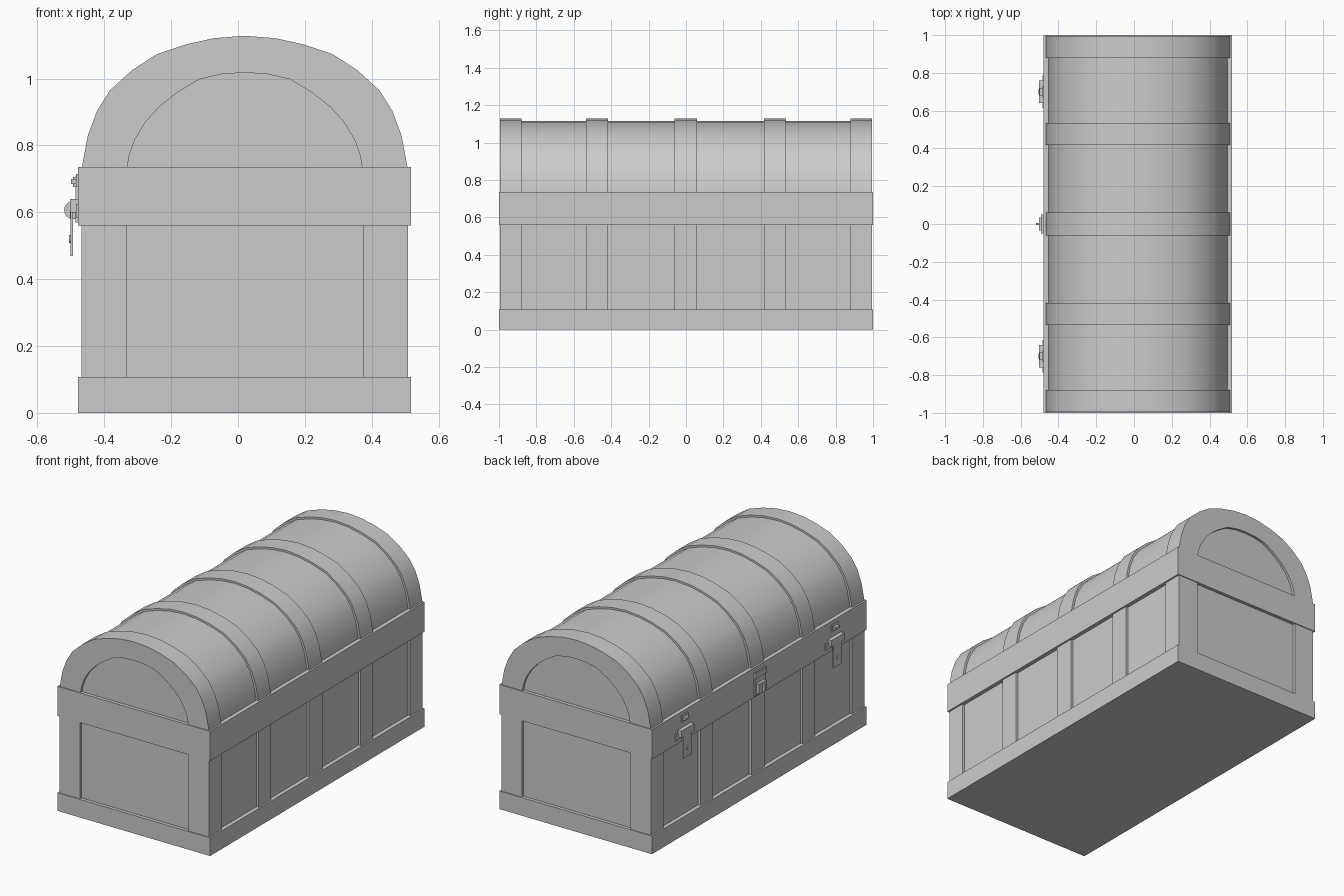
import bpy, bmesh, math
from mathutils import Matrix

cube = bpy.data.objects.get("Cube")
if cube:
    bpy.data.objects.remove(cube, do_unlink=True)

grey = bpy.data.materials.new("plain_grey")
grey.use_nodes = True
grey.diffuse_color = (0.6, 0.6, 0.6, 1)
grey.node_tree.nodes["Principled BSDF"].inputs["Base Color"].default_value = (0.6, 0.6, 0.6, 1)

CX = 0.02        # middle of the chest across its width
RIM_Z = 0.735    # top of the lid band, where the arch starts


def finish(name, bm):
    bmesh.ops.recalc_face_normals(bm, faces=bm.faces)
    mesh = bpy.data.meshes.new(name)
    bm.to_mesh(mesh)
    bm.free()
    mesh.materials.append(grey)
    for p in mesh.polygons:
        p.use_smooth = True
    mesh.set_sharp_from_angle(angle=math.radians(30))
    obj = bpy.data.objects.new(name, mesh)
    bpy.context.collection.objects.link(obj)
    return obj


def add_box(bm, x, y, z):
    """Box from (low, high) pairs."""
    size = [b - a for a, b in (x, y, z)]
    mid = [(a + b) / 2 for a, b in (x, y, z)]
    bmesh.ops.create_cube(bm, size=1, matrix=Matrix.Translation(mid) @ Matrix.Diagonal((*size, 1)))


def box(name, x, y, z):
    bm = bmesh.new()
    add_box(bm, x, y, z)
    return finish(name, bm)


def disc(name, center, radius, depth, axis):
    bm = bmesh.new()
    turn = Matrix.Rotation(math.pi / 2, 4, "Y" if axis == "X" else "X")
    bmesh.ops.create_cone(bm, cap_ends=True, segments=16, radius1=radius, radius2=radius,
                          depth=depth, matrix=Matrix.Translation(center) @ turn)
    return finish(name, bm)


def arch(half):
    """Mirror a half profile of (offset, height) into a full arch, left to right."""
    pts = [(CX - o, RIM_Z + h) for o, h in half]
    pts += [(CX + o, RIM_Z + h) for o, h in reversed(half[:-1])]
    low = RIM_Z - 0.02
    return [(pts[0][0], low)] + pts + [(pts[-1][0], low)]


def arch_solid(name, outline, y0, y1):
    bm = bmesh.new()
    face = bm.faces.new([bm.verts.new((x, y0, z)) for x, z in outline])
    out = bmesh.ops.extrude_face_region(bm, geom=[face])
    bmesh.ops.translate(bm, vec=(0, y1 - y0, 0),
                        verts=[v for v in out["geom"] if isinstance(v, bmesh.types.BMVert)])
    return finish(name, bm)


def arch_ring(name, outer, inner, y0, y1):
    bm = bmesh.new()
    loops = [[bm.verts.new((x, y, z)) for x, z in prof]
             for prof, y in ((outer, y0), (outer, y1), (inner, y1), (inner, y0))]
    for a, b in zip(loops, loops[1:] + loops[:1]):
        for i in range(len(a) - 1):
            bm.faces.new((a[i], a[i + 1], b[i + 1], b[i]))
    for i in (0, -1):
        bm.faces.new([l[i] for l in loops])
    return finish(name, bm)


# Arch profiles
outer_half = [(0.487, 0), (0.469, 0.095), (0.442, 0.168), (0.403, 0.23), (0.337, 0.29),
              (0.263, 0.338), (0.173, 0.368), (0.09, 0.386), (0, 0.393)]
inner_half = [(0.351, 0), (0.345, 0.036), (0.329, 0.081), (0.297, 0.135), (0.254, 0.182),
              (0.2, 0.224), (0.135, 0.263), (0.07, 0.278), (0, 0.283)]
outer, inner = arch(outer_half), arch(inner_half)
core = arch([(o * 0.973, h * 0.972) for o, h in outer_half])

# Main body, base and lid band
END = 0.995
box("body", (CX - 0.474, CX + 0.474), (-0.98, 0.98), (0.02, 0.72))
box("base_band", (CX - 0.498, CX + 0.498), (-1, 1), (0, 0.107))
box("lid_band", (CX - 0.498, CX + 0.498), (-1, 1), (0.56, RIM_Z))
arch_solid("lid", core, -0.98, 0.98)

# Ribs on the lid and matching posts on both long sides
ribs = [(-END, -0.88), (-0.535, -0.418), (-0.062, 0.06), (0.418, 0.535), (0.88, END)]
for n, (y0, y1) in enumerate(ribs, 1):
    arch_ring(f"lid_rib_{n}", outer, inner, y0, y1)
    width = 0.134 if n in (1, 5) else 0.03
    for side, s in (("left", 1), ("right", -1)):
        x = sorted((CX + s * 0.488, CX + s * (0.488 - width)))
        box(f"{side}_post_{n}", x, (y0, y1), (0.09, 0.57))

# Hanging latches on the right side
FACE = CX - 0.498
for n, y in enumerate((-0.7, 0.7), 1):
    box(f"latch_{n}_hook_plate", (FACE - 0.006, FACE), (y - 0.03, y + 0.03), (0.675, 0.715))
    box(f"latch_{n}_hook", (FACE - 0.022, FACE), (y - 0.02, y + 0.02), (0.685, 0.7))
    box(f"latch_{n}_mount", (FACE - 0.006, FACE), (y - 0.085, y + 0.085), (0.585, 0.625))
    box(f"latch_{n}_hinge", (FACE - 0.024, FACE), (y - 0.06, y + 0.06), (0.6, 0.64))
    box(f"latch_{n}_tongue", (FACE - 0.023, FACE - 0.015), (y - 0.04, y + 0.04), (0.47, 0.61))
    disc(f"latch_{n}_rivet", (FACE - 0.024, y, 0.52), 0.012, 0.006, "X")

# Central lock with a turning tab
box("lock_plate", (FACE - 0.008, FACE), (-0.05, 0.05), (0.57, 0.71))
box("lock_cover", (FACE - 0.024, FACE), (-0.035, 0.035), (0.58, 0.64))
box("lock_top", (FACE - 0.015, FACE), (-0.05, 0.05), (0.675, 0.705))
disc("lock_tab", (FACE - 0.015, 0, 0.607), 0.027, 0.012, "Y")
